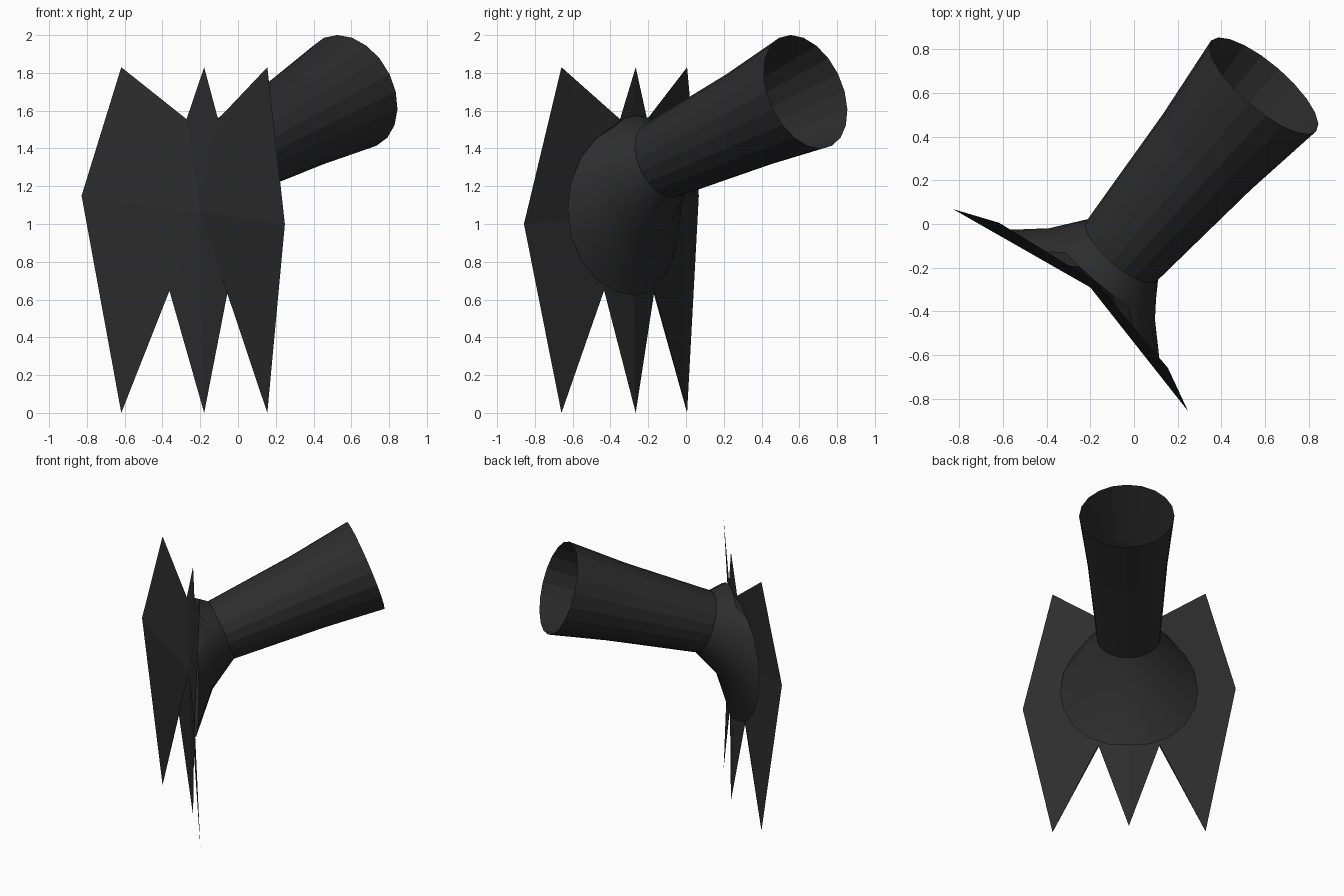
import bpy
import bmesh
from math import sin, cos, radians, tau

if "Cube" in bpy.data.objects:
    bpy.data.objects.remove(bpy.data.objects["Cube"], do_unlink=True)

SIDES = 20

charcoal = bpy.data.materials.new("charcoal")
charcoal.use_nodes = True
COLOUR = (0.026, 0.026, 0.026, 1)
charcoal.diffuse_color = COLOUR
charcoal.node_tree.nodes["Principled BSDF"].inputs["Base Color"].default_value = COLOUR


def place(u, v, z):
    """Turn across / backward / up into world space; the model sits diagonally."""
    return (-0.29 + 0.758 * u + 0.652 * v, -0.395 - 0.652 * u + 0.758 * v, z)


def finish(bm, name, smooth=False):
    mesh = bpy.data.meshes.new(name)
    bmesh.ops.recalc_face_normals(bm, faces=bm.faces)
    bm.to_mesh(mesh)
    bm.free()
    mesh.materials.append(charcoal)
    obj = bpy.data.objects.new(name, mesh)
    bpy.context.collection.objects.link(obj)
    if smooth:
        bpy.ops.object.select_all(action='DESELECT')
        obj.select_set(True)
        bpy.context.view_layer.objects.active = obj
        bpy.ops.object.shade_smooth_by_angle(angle=radians(25))
    return obj


def ring(v, z, r, tilt):
    """Circle around the tube axis, leaning back by tilt degrees."""
    t = radians(tilt)
    angles = [tau * i / SIDES for i in range(SIDES)]
    return [(r * cos(a), v - r * sin(a) * sin(t), z + r * sin(a) * cos(t)) for a in angles]


def loft(name, rings, smooth):
    bm = bmesh.new()
    loops = [[bm.verts.new(place(*p)) for p in pts] for pts in rings]
    for a, b in zip(loops, loops[1:]):
        for i in range(SIDES):
            j = (i + 1) % SIDES
            bm.faces.new((a[i], a[j], b[j], b[i]))
    return finish(bm, name, smooth)


# Spiked plate: a fan of triangles around a sunken centre
top = [(0.51, 0.09, 1.83), (0.11, 0.155, 1.555)]
bottom = [(0.205, 0.125, 0.65), (0.51, 0.09, 0.0)]


def mirrored(points):
    return [(-u, v, z) for u, v, z in reversed(points)]


outline = ([(0.71, 0, 1.0)] + top + [(0, 0.17, 1.83)] + mirrored(top)
           + [(-0.71, 0, 1.15)] + mirrored(bottom) + [(0, 0.17, 0.0)] + bottom)
bm = bmesh.new()
hub = bm.verts.new(place(0, 0.138, 1.06))
rim = [bm.verts.new(place(*p)) for p in outline]
for i, vert in enumerate(rim):
    bm.faces.new((hub, vert, rim[(i + 1) % len(rim)]))
finish(bm, "spiked_plate")

# Domed flange: its outer edge follows the bent plate
edge = [(u, 0.09 + 0.08 * (1 - abs(u) / 0.46), z) for u, v, z in ring(0, 1.08, 0.46, 0)]
tube_base = ring(0.36, 1.34, 0.212, 20)
loft("domed_flange", [edge, ring(0.22, 1.26, 0.32, 8), tube_base], True)

# Open flared tube
loft("flared_tube", [tube_base, ring(0.96, 1.555, 0.266, 20), ring(1.356, 1.70, 0.318, 19)], False)
